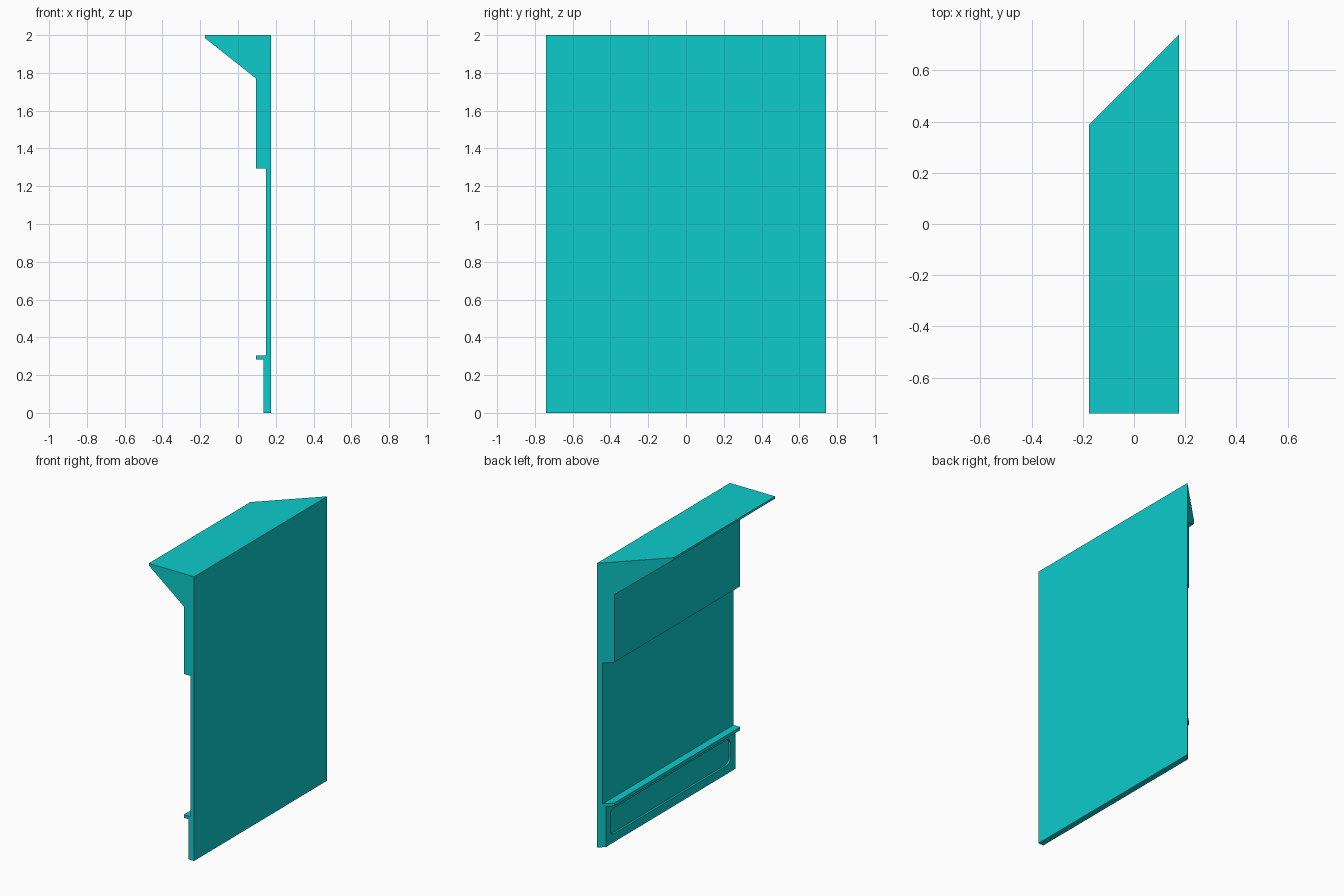
import bpy, bmesh, math

if "Cube" in bpy.data.objects:
    bpy.data.objects.remove(bpy.data.objects["Cube"])

HALF_Y = 0.74
BACK_X = 0.176
PANEL_X = 0.134


def make_object(name, bm):
    bmesh.ops.recalc_face_normals(bm, faces=bm.faces)
    mesh = bpy.data.meshes.new(name)
    bm.to_mesh(mesh)
    bm.free()
    obj = bpy.data.objects.new(name, mesh)
    bpy.context.collection.objects.link(obj)
    return obj


def prism(name, start, end):
    """Solid between two matching outlines."""
    bm = bmesh.new()
    a = [bm.verts.new(p) for p in start]
    b = [bm.verts.new(p) for p in end]
    n = len(a)
    bm.faces.new(a)
    bm.faces.new(b[::-1])
    for i in range(n):
        j = (i + 1) % n
        bm.faces.new((a[i], b[i], b[j], a[j]))
    return make_object(name, bm)


def rounded_rect(y0, y1, z0, z1, r, steps=6):
    pts = []
    corners = [(y1 - r, z1 - r), (y0 + r, z1 - r), (y0 + r, z0 + r), (y1 - r, z0 + r)]
    for k, (cy, cz) in enumerate(corners):
        for i in range(steps + 1):
            t = math.radians(90 * (k + i / steps))
            pts.append((cy + r * math.cos(t), cz + r * math.sin(t)))
    return pts


# Wall section: cornice, thick upper wall, thin middle, ledge, skirting
profile = [
    (BACK_X, 0), (BACK_X, 2), (-BACK_X, 2), (-BACK_X, 1.985),
    (0.096, 1.77), (0.096, 1.295), (0.149, 1.295), (0.149, 0.305),
    (0.096, 0.305), (0.096, 0.283), (PANEL_X, 0.283), (PANEL_X, 0),
]
# Square cut at one end, 45 degree mitre at the other
wall = prism(
    "wall_panel",
    [(x, -HALF_Y, z) for x, z in profile],
    [(x, HALF_Y - (BACK_X - x), z) for x, z in profile],
)

# Shallow rounded recess in the skirting
outline = rounded_rect(-0.685, 0.65, 0.06, 0.24, 0.04)
cutter = prism(
    "recess_cutter",
    [(PANEL_X - 0.05, y, z) for y, z in outline],
    [(PANEL_X + 0.013, y, z) for y, z in outline],
)
cutter.hide_render = True
mod = wall.modifiers.new("skirting_recess", 'BOOLEAN')
mod.operation = 'DIFFERENCE'
mod.solver = 'EXACT'
mod.object = cutter
bpy.context.view_layer.objects.active = wall
wall.select_set(True)
bpy.ops.object.modifier_apply(modifier=mod.name)
bpy.data.objects.remove(cutter, do_unlink=True)

# Teal finish
teal = bpy.data.materials.new("teal")
teal.diffuse_color = (0.004, 0.6, 0.6, 1)
teal.use_nodes = True
teal.node_tree.nodes["Principled BSDF"].inputs["Base Color"].default_value = teal.diffuse_color
wall.data.materials.clear()
wall.data.materials.append(teal)
